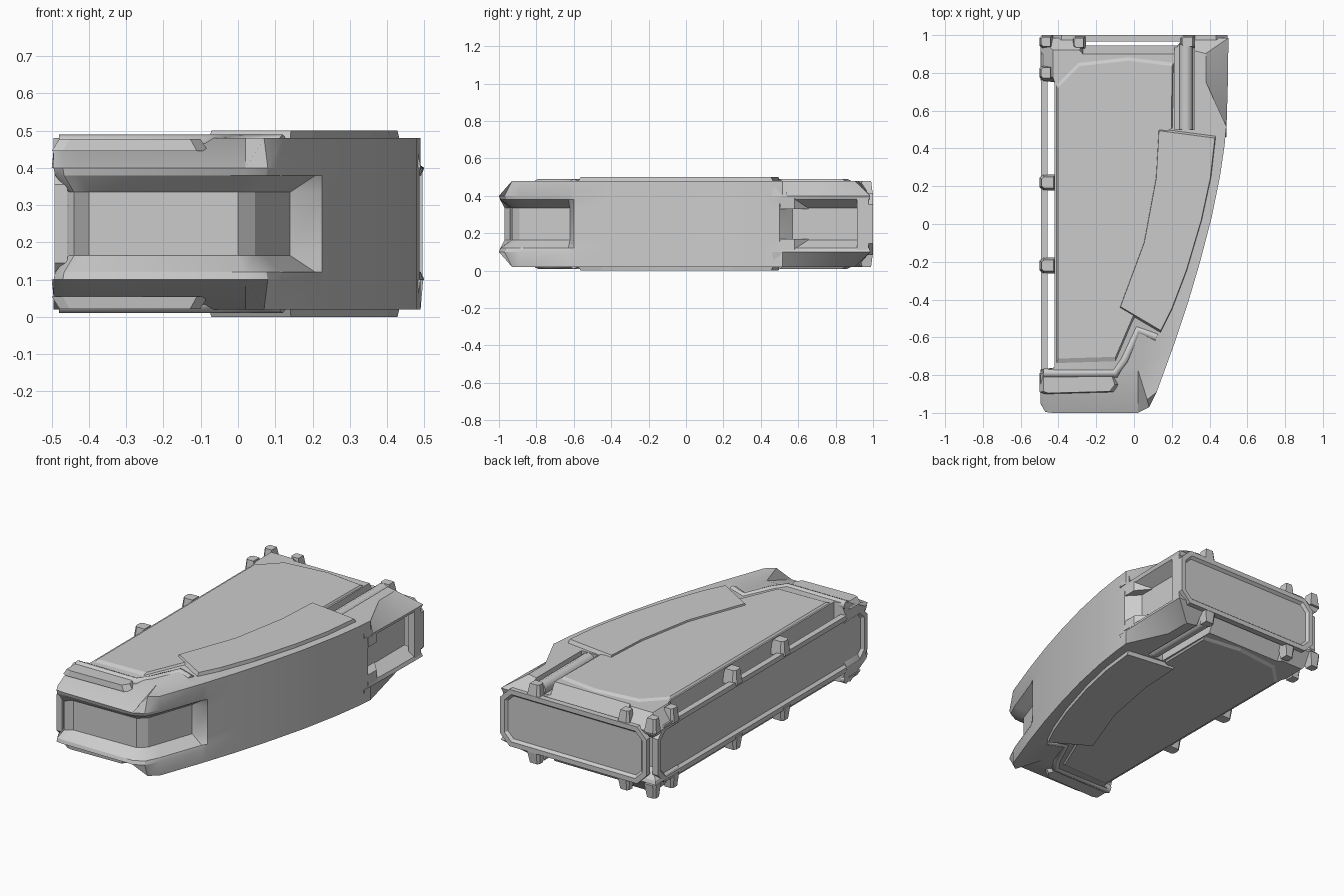
import bpy, bmesh
from mathutils import Matrix

if "Cube" in bpy.data.objects:
    bpy.data.objects.remove(bpy.data.objects["Cube"])

MID = 0.25  # height of the horizontal symmetry plane


def add_object(name, bm, mirror=False, smooth=False):
    bmesh.ops.recalc_face_normals(bm, faces=bm.faces[:])
    me = bpy.data.meshes.new(name)
    bm.to_mesh(me)
    bm.free()
    ob = bpy.data.objects.new(name, me)
    ob.location = (0, 0, MID)
    bpy.context.collection.objects.link(ob)
    if mirror:
        m = ob.modifiers.new("Mirror", 'MIRROR')
        m.use_axis = (False, False, True)
        m.use_mirror_merge = False
    if smooth:
        bpy.ops.object.select_all(action='DESELECT')
        ob.select_set(True)
        bpy.context.view_layer.objects.active = ob
        bpy.ops.object.shade_smooth_by_angle(angle=0.5)
    return ob


def loft(bm, loops):
    rows = [[bm.verts.new(p) for p in lp] for lp in loops]
    n = len(rows[0])
    for a, b in zip(rows, rows[1:]):
        for i in range(n):
            j = (i + 1) % n
            bm.faces.new((a[i], a[j], b[j], b[i]))
    bm.faces.new(rows[0][::-1])
    bm.faces.new(rows[-1])


def plate(name, pts, d0, d1, shrink=0.0):
    """Plate on top, mirrored to the underside; the outer face is slightly smaller."""
    cx = sum(p[0] for p in pts) / len(pts)
    cy = sum(p[1] for p in pts) / len(pts)
    k = 1 - shrink
    bm = bmesh.new()
    loft(bm, [[(x, y, d0) for x, y in pts],
              [(cx + (x - cx) * k, cy + (y - cy) * k, d1) for x, y in pts]])
    return add_object(name, bm, mirror=True)


def frame(name, half, height, chamfer, depth, rim, matrix):
    """Chamfered ring with a recessed panel, built facing +y and then placed."""
    c, w, h = chamfer, half, height
    prof = [(-w, -h + c), (-w + c, -h), (w - c, -h), (w, -h + c),
            (w, h - c), (w - c, h), (-w + c, h), (-w, h - c)]
    bm = bmesh.new()
    loft(bm, [[(x, -depth, z) for x, z in prof], [(x, 0, z) for x, z in prof]])
    bm.faces.ensure_lookup_table()
    face = bm.faces[-1]
    bmesh.ops.recalc_face_normals(bm, faces=bm.faces[:])
    bmesh.ops.inset_region(bm, faces=[face], thickness=rim)
    bmesh.ops.inset_region(bm, faces=[face], thickness=0.014, depth=-0.016)
    bmesh.ops.transform(bm, matrix=matrix, verts=bm.verts[:])
    return add_object(name, bm)


def pipe(name, pts, r, d):
    for side, s in (("top", 1), ("bottom", -1)):
        cu = bpy.data.curves.new(name, 'CURVE')
        cu.dimensions = '3D'
        cu.bevel_depth, cu.bevel_resolution, cu.use_fill_caps = r, 2, True
        sp = cu.splines.new('POLY')
        sp.points.add(len(pts) - 1)
        for p, (x, y) in zip(sp.points, pts):
            p.co = (x, y, MID + s * d, 1)
        ob = bpy.data.objects.new(name + "_" + side, cu)
        bpy.context.collection.objects.link(ob)


# Hull outline: (outer x, y, recessed x, y at window height)
side = [(0.225, -0.60), (0.285, -0.42), (0.35, -0.2), (0.41, 0.03),
        (0.455, 0.25), (0.48, 0.42), (0.487, 0.50)]
outline = [(-0.495, -0.95, -0.455, -0.95), (-0.47, -0.995, -0.44, -0.97),
           (-0.43, -1, -0.40, -0.94), (0.02, -1, 0.0, -0.93),
           (0.08, -0.97, 0.045, -0.89), (0.12, -0.89, 0.07, -0.82),
           (0.215, -0.63, 0.14, -0.62)]
outline += [(x, y, x, y) for x, y in side]
outline += [(0.49, 0.515, 0.42, 0.57), (0.497, 0.75, 0.42, 0.75),
            (0.5, 0.985, 0.42, 0.93), (0.26, 0.985, 0.27, 0.93),
            (0.23, 0.945, 0.23, 0.90), (-0.27, 0.945, -0.27, 0.90),
            (-0.25, 0.985, -0.29, 0.92), (-0.495, 0.985, -0.43, 0.92),
            (-0.495, 0.76, -0.43, 0.78), (-0.42, 0.75, -0.42, 0.75),
            (-0.42, -0.76, -0.42, -0.76), (-0.495, -0.77, -0.455, -0.77)]


def hull_loop(d, recess, top):
    lp = []
    for i, (x, y, rx, ry) in enumerate(outline):
        f = recess
        if top and i > 14:  # rear corners slope down
            f = 1.5 if i < 17 else 1
        px, py = x + (rx - x) * f, y + (ry - y) * f
        if top and i < 4:  # nose slopes back to the deck
            py = -0.80 + 0.01 * i
        if top and i == 4:
            px, py = 0.07, -0.93
        lp.append((px, py, d))
    return lp


bm = bmesh.new()
loft(bm, [hull_loop(*a) for a in (
    (-0.23, 0, 1), (-0.15, 0, 0), (-0.13, 0.1, 0), (-0.085, 1, 0),
    (0.085, 1, 0), (0.13, 0.1, 0), (0.15, 0, 0), (0.23, 0, 1))])
hull = add_object("hull", bm, smooth=True)

# Trench for the rear conduit, cut into top and bottom
cutter = plate("trench_cutter", [(0.215, 0.50), (0.32, 0.50), (0.32, 1.02), (0.215, 1.02)], 0.165, 0.30)
cutter.hide_render = True
cutter.hide_viewport = True
cut = hull.modifiers.new("Trench", 'BOOLEAN')
cut.object, cut.operation, cut.solver = cutter, 'DIFFERENCE', 'EXACT'

# Main deck and raised armour plate, top and bottom
plate("deck_panel", [(-0.42, -0.76), (-0.1, -0.75), (-0.01, -0.54), (0.06, -0.4),
                     (0.15, 0.1), (0.17, 0.5), (0.21, 0.52), (0.215, 0.87),
                     (-0.03, 0.90), (-0.3, 0.87), (-0.42, 0.75)], 0.22, 0.24, 0.05)
plate("armour_plate", [(-0.08, -0.45), (0.14, -0.58), (0.20, -0.46), (0.28, -0.25),
                       (0.36, 0.02), (0.41, 0.25), (0.435, 0.47), (0.13, 0.51),
                       (0.115, 0.25), (0.05, -0.1)], 0.22, 0.25, 0.03)

# Nose fin above the sloped lip
plate("nose_fin", [(-0.5, -0.89), (-0.47, -0.90), (-0.11, -0.89), (-0.08, -0.85),
                   (-0.1, -0.79), (-0.5, -0.79)], 0.195, 0.228, 0.1)

# Conduits along the nose and the rear right edge
pipe("nose_conduit", [(-0.48, -0.79), (-0.1, -0.79), (-0.05, -0.72), (0.02, -0.56), (0.12, -0.60)], 0.025, 0.215)
pipe("rear_conduit", [(0.275, 0.50), (0.275, 0.95)], 0.038, 0.192)

# Framed panels standing off the left side and the back
frame("back_frame", 0.47, 0.165, 0.06, 0.035, 0.03, Matrix.Translation((0.025, 1, 0)))
frame("left_frame", 0.96, 0.165, 0.06, 0.035, 0.03,
      Matrix.Translation((-0.493, 0, 0)) @ Matrix.Rotation(1.5707963, 4, 'Z'))

# Clips holding the frames
for i, (x, y, lx, ly) in enumerate([(-0.455, 0.22, 0.09, 0.085), (-0.455, -0.22, 0.09, 0.085),
                                    (-0.465, 0.80, 0.07, 0.08), (-0.29, 0.96, 0.07, 0.07),
                                    (0.285, 0.965, 0.08, 0.07), (-0.465, 0.965, 0.07, 0.07),
                                    (0.46, 0.50, 0.06, 0.08), (0.14, -0.61, 0.07, 0.08)]):
    a, b = lx / 2, ly / 2
    plate("frame_clip_%d" % (i + 1),
          [(x - a, y - b * .6), (x - a * .6, y - b), (x + a, y - b),
           (x + a, y + b), (x - a * .6, y + b), (x - a, y + b * .6)], 0.15, 0.23, 0.3)

# Wedges that chamfer the rear right window corners, and its post
plate("rear_window_corner", [(0.415, 0.52), (0.485, 0.50), (0.485, 0.58), (0.415, 0.66)], 0.08, 0.14, -0.1)
bm = bmesh.new()
bmesh.ops.create_cube(bm, size=1, matrix=Matrix.Translation((0.475, 0.945, 0)) @ Matrix.Diagonal((0.04, 0.06, 0.28, 1)))
add_object("rear_window_post", bm)
